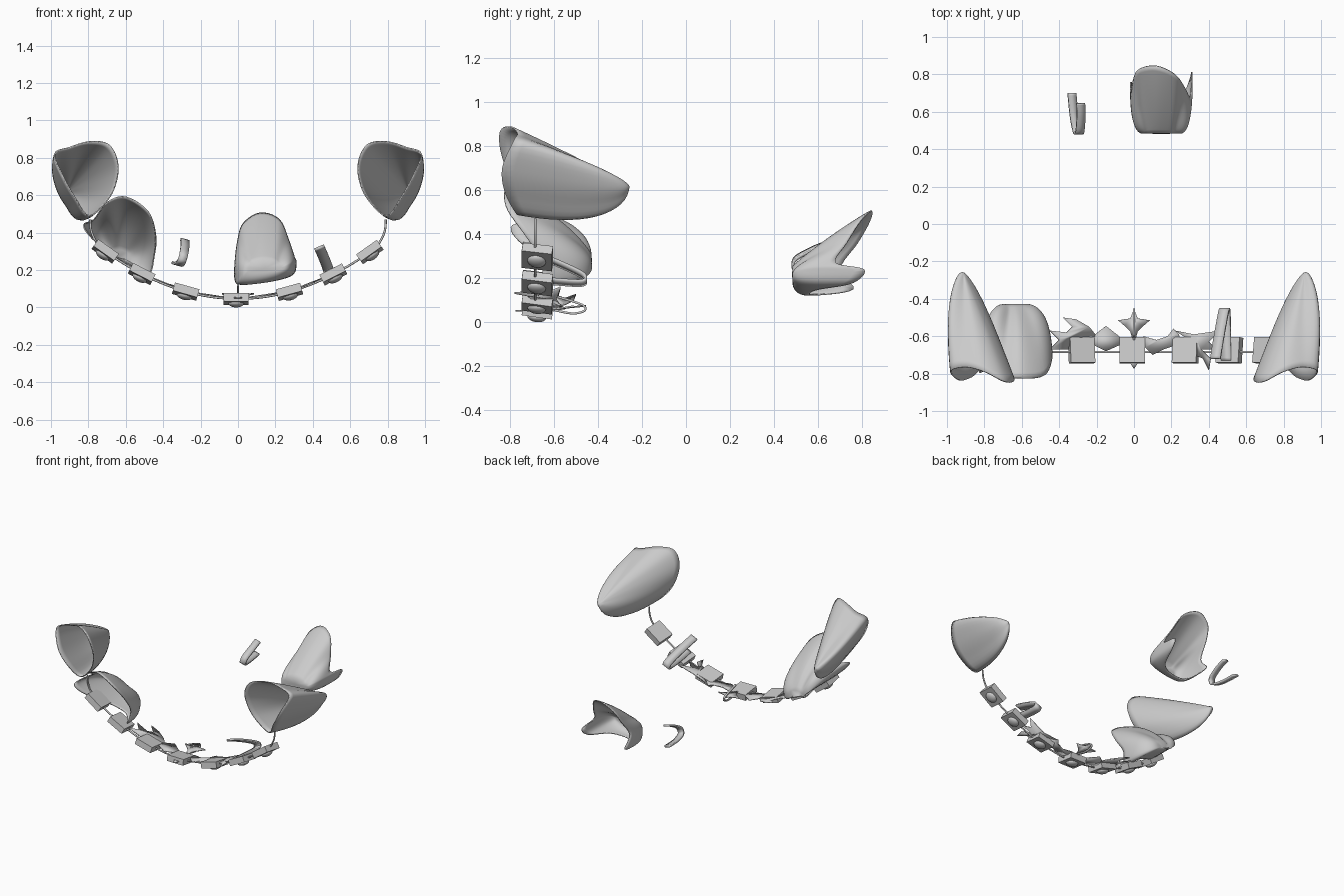
import bpy, bmesh, math
from mathutils import Vector

if "Cube" in bpy.data.objects:
    bpy.data.objects.remove(bpy.data.objects["Cube"])


def make(name, verts, faces, thick=0.0, angle=40):
    me = bpy.data.meshes.new(name)
    me.from_pydata([tuple(v) for v in verts], [], faces)
    bm = bmesh.new()
    bm.from_mesh(me)
    bmesh.ops.remove_doubles(bm, verts=bm.verts, dist=1e-5)
    bmesh.ops.recalc_face_normals(bm, faces=bm.faces)
    bm.to_mesh(me)
    bm.free()
    ob = bpy.data.objects.new(name, me)
    bpy.context.collection.objects.link(ob)
    if thick:
        m = ob.modifiers.new("Thickness", 'SOLIDIFY')
        m.thickness, m.offset = thick, 0
    smooth(ob, angle)
    return ob


def smooth(ob, angle):
    bpy.ops.object.select_all(action='DESELECT')
    ob.select_set(True)
    bpy.context.view_layer.objects.active = ob
    bpy.ops.object.shade_smooth_by_angle(angle=math.radians(angle))


def spline(pts, n, closed):
    """Catmull-Rom through points of any dimension."""
    pts = [Vector(p) for p in pts]
    k, out = len(pts), []
    get = (lambda i: pts[i % k]) if closed else (lambda i: pts[min(max(i, 0), k - 1)])
    for i in range(k if closed else k - 1):
        a, b, c, d = (get(i + j) for j in (-1, 0, 1, 2))
        for s in range(n):
            t = s / n
            out.append(0.5 * (2 * b + (c - a) * t + (2 * a - 5 * b + 4 * c - d) * t * t
                              + (3 * b - a - 3 * c + d) * t ** 3))
    if not closed:
        out.append(pts[-1])
    return out


def cup(name, rim, apex, extra=(0, 0, 0), flat=(0, 0), power=1.0, rings=16, flip=1):
    """Rim points carry (x, y, z, bulge); the wall runs from rim to a flat or pointed end."""
    loop = spline(rim, 5, True)
    n, A, E = len(loop), Vector(apex), Vector(extra)
    verts, faces = [], []
    for r in range(rings + 1):
        u = r / rings
        s = math.sin(u * math.pi / 2) ** power
        c = max(0, math.cos(u * math.pi / 2)) ** power
        for q in loop:
            P, b = Vector(q[:3]), q[3]
            T = Vector((A.x + (P.x - A.x) * flat[0], A.y, A.z + (P.z - A.z) * flat[1]))
            lin = P.lerp(T, u)
            dome = Vector((T.x + (P.x - T.x) * c, P.y + (T.y - P.y) * s, T.z + (P.z - T.z) * c))
            v = lin + (dome - lin) * b + E * b * math.sin(u * math.pi)
            verts.append((v.x * flip, v.y, v.z))
    for r in range(rings):
        for i in range(n):
            j = (i + 1) % n
            faces.append((r * n + i, r * n + j, r * n + n + j, r * n + n + i))
    if flat[0]:
        verts.append((A.x * flip, A.y - .002, A.z))
        faces += [(rings * n + i, rings * n + (i + 1) % n, len(verts) - 1) for i in range(n)]
    return make(name, verts, faces, 0.007, 60)


# Pointed side shells, mirrored
shell_rim = [(.98, -.785, .82, .7), (.90, -.765, .855, .15), (.80, -.79, .885, .1), (.70, -.84, .875, .05),
             (.65, -.845, .80, .1), (.645, -.82, .70, .25), (.69, -.79, .585, .65), (.795, -.765, .49, 1),
             (.87, -.82, .585, 1.1), (.935, -.835, .70, 1.1)]
for side, flip in (("right", 1), ("left", -1)):
    cup(side + "_shell", shell_rim, (.912, -.262, .62), (.035, 0, -.045), flip=flip)

# Lower left cup and rear cup
cup("lower_left_cup", [(-.60, -.825, .59, .4), (-.70, -.80, .56, .4), (-.77, -.66, .47, 1), (-.825, -.79, .44, 1),
                       (-.78, -.76, .37, 1.1), (-.66, -.62, .27, 1.2), (-.54, -.58, .21, 1.2),
                       (-.475, -.66, .18, 1.2), (-.45, -.65, .27, 1.1), (-.44, -.72, .38, .75),
                       (-.48, -.81, .51, .4)], (-.645, -.432, .27), flat=(.3, .12), power=.95)
cup("rear_cup", [(.12, .845, .505, .1), (.22, .80, .47, .1), (.27, .73, .36, .25), (.30, .68, .27, .9),
                 (.31, .81, .24, 1.1), (.295, .76, .18, 1.1), (.22, .60, .15, 1.1), (.10, .56, .13, 1.1),
                 (.01, .60, .125, 1.1), (-.015, .76, .15, 1.1), (-.015, .70, .24, .9),
                 (0, .78, .36, .3), (.03, .83, .45, .1)], (.145, .487, .21), flat=(.55, .15), power=.8)


def arc(x):
    return 0.042 + 0.505 * x * x


# Wire running under both shells
cu = bpy.data.curves.new("wire", 'CURVE')
cu.dimensions, cu.bevel_depth, cu.bevel_resolution = '3D', 0.006, 2
half = [(.79, .47), (.785, .41), (.755, .345)]
path = [(-x, z) for x, z in half] + [(x / 10, arc(x / 10) + .004) for x in range(-7, 8)] + half[::-1]
pts = spline([(x, -.685, z) for x, z in path], 3, False)
sp = cu.splines.new('POLY')
sp.points.add(len(pts) - 1)
for p, q in zip(sp.points, pts):
    p.co = (*q, 1)
bpy.context.collection.objects.link(bpy.data.objects.new("wire", cu))

# Square studs, tipped forward, each with a round boss on the outer side
for i, x in enumerate((-.71, -.515, -.28, -.01, .275, .51, .705)):
    bm = bmesh.new()
    box = bmesh.ops.create_cube(bm, size=1)["verts"]
    bmesh.ops.scale(bm, vec=(.135, .138, .045), verts=box)
    boss = bmesh.ops.create_uvsphere(bm, u_segments=20, v_segments=10, radius=1)["verts"]
    bmesh.ops.scale(bm, vec=(.042, .042, .022), verts=boss)
    bmesh.ops.translate(bm, vec=(0, 0, -.023), verts=boss)
    me = bpy.data.meshes.new("stud")
    bm.to_mesh(me)
    bm.free()
    ob = bpy.data.objects.new(f"stud_{i + 1}", me)
    bpy.context.collection.objects.link(ob)
    ob.location = (x, -.675, arc(x) + .003)
    ob.rotation_euler = (math.radians(-8), -math.atan(x), 0)
    smooth(ob, 35)


def fin(name, outline, lift=0.0):
    """Flat ornament drawn in plan and laid on the arc."""
    make(name, [(x, y, arc(x) + .01 + lift * (y + .68)) for x, y in outline],
         [tuple(range(len(outline)))], 0.008)


# Ornamental fins between the studs
fin("left_horn_fin", [(-.38, -.50), (-.31, -.51), (-.24, -.55), (-.20, -.60), (-.34, -.61), (-.35, -.67),
                      (-.45, -.67), (-.40, -.62), (-.45, -.57), (-.36, -.58), (-.33, -.55)])
fin("left_diamond_fin", [(-.15, -.545), (-.08, -.60), (-.06, -.64), (-.15, -.68), (-.23, -.64), (-.22, -.60)])
fin("centre_lower_spike", [(-.03, -.73), (.03, -.73), (0, -.775)])
fin("right_inner_fin", [(.05, -.60), (.12, -.62), (.18, -.60), (.21, -.56), (.24, -.59), (.25, -.64),
                        (.16, -.67), (.10, -.70), (.06, -.66)])
fin("right_horn_fin", [(.22, -.57), (.32, -.59), (.46, -.57), (.40, -.63), (.44, -.67), (.36, -.67),
                       (.41, -.72), (.40, -.78), (.37, -.72), (.30, -.69), (.31, -.63)])
fin("centre_leaf", [(0, -.455), (.02, -.505), (.085, -.515), (.05, -.545), (.02, -.575), (.01, -.61),
                    (-.01, -.61), (-.02, -.575), (-.05, -.545), (-.085, -.515), (-.02, -.505)], .1)


def ribbon(name, path, width, thick):
    line, w = spline(path, 6, False), Vector(width) / 2
    verts = [v for p in line for v in (p - w, p + w)]
    make(name, verts, [(2 * i, 2 * i + 1, 2 * i + 3, 2 * i + 2) for i in range(len(line) - 1)], thick)


# Bent clips
ribbon("front_clip", [(.435, -.72, .32), (.455, -.60, .275), (.475, -.49, .225), (.483, -.458, .20),
                      (.488, -.475, .178), (.49, -.60, .185), (.495, -.73, .20)], (.052, 0, .022), .014)
ribbon("rear_clip", [(-.285, .645, .36), (-.283, .58, .335), (-.288, .505, .295), (-.295, .486, .265),
                     (-.305, .50, .24), (-.32, .58, .23), (-.332, .70, .235)], (.045, 0, -.012), .014)
ribbon("centre_hook", [(0, -.62, .06), (0, -.52, .04), (0, -.465, .05), (0, -.46, .07), (0, -.50, .09),
                       (0, -.60, .12)], (.012, 0, 0), .01)
